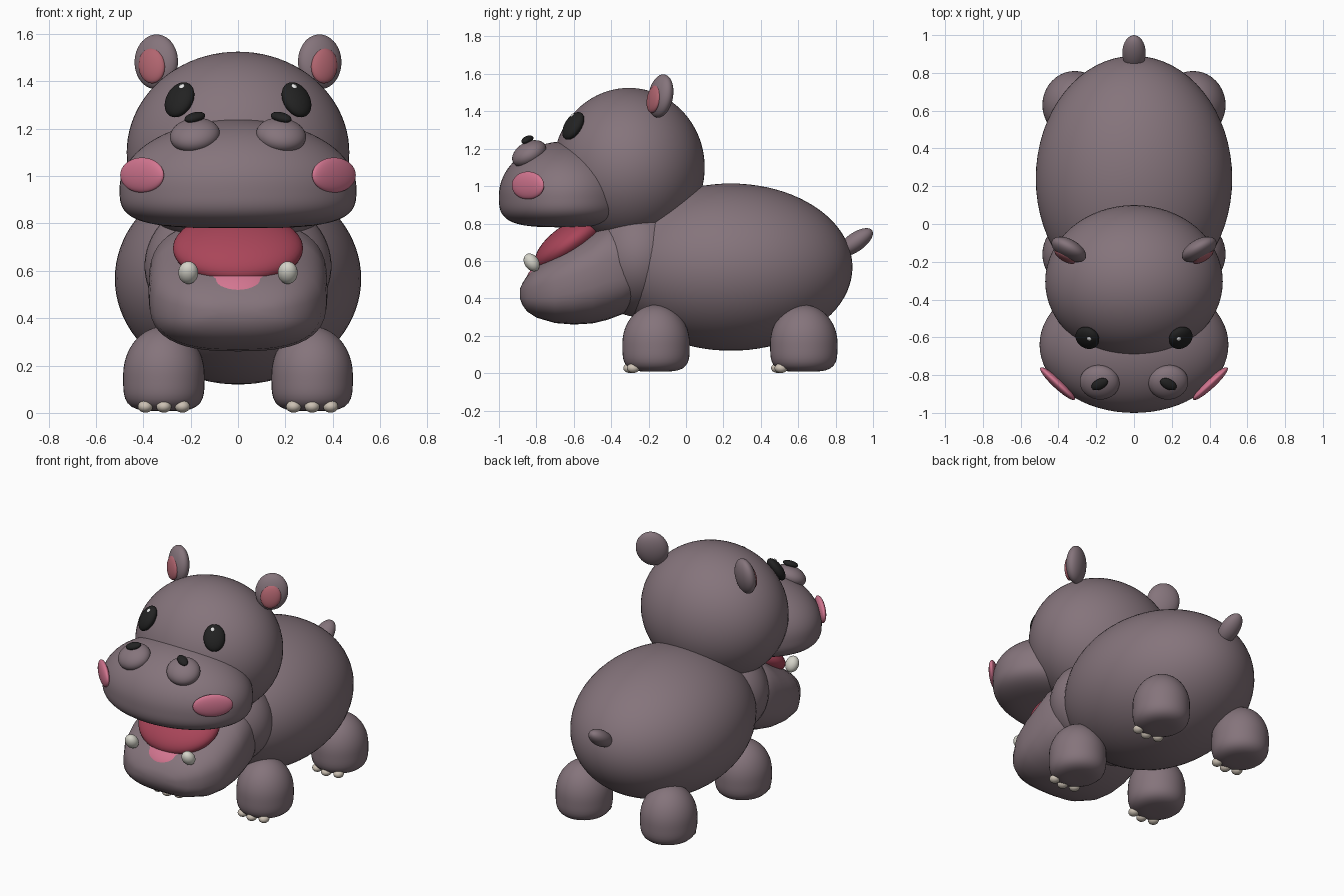
import bpy, bmesh, math
from mathutils import Vector, Matrix, Euler

if "Cube" in bpy.data.objects:
    bpy.data.objects.remove(bpy.data.objects["Cube"])


def material(name, rgb):
    m = bpy.data.materials.new(name)
    m.diffuse_color = (*rgb, 1)
    m.use_nodes = True
    m.node_tree.nodes["Principled BSDF"].inputs["Base Color"].default_value = m.diffuse_color
    return m


HIDE = material("grey mauve hide", (0.235, 0.175, 0.20))
RED = material("mouth red", (0.40, 0.06, 0.10))
PINK = material("cheek pink", (0.65, 0.18, 0.28))
EAR_PINK = material("inner ear pink", (0.44, 0.13, 0.16))
BLACK = material("black", (0.016, 0.016, 0.016))
WHITE = material("white", (0.85, 0.85, 0.85))
TOOTH = material("tooth ivory", (0.66, 0.65, 0.58))
NAIL = material("toenail cream", (0.60, 0.53, 0.45))


def finish(name, bm, mat):
    me = bpy.data.meshes.new(name)
    bm.normal_update()
    bm.to_mesh(me)
    bm.free()
    me.materials.append(mat)
    for p in me.polygons:
        p.use_smooth = True
    ob = bpy.data.objects.new(name, me)
    bpy.context.collection.objects.link(ob)
    return ob


def blob(name, mat, centre, radii, rot=(0, 0, 0), low=None, power=2, seg=40):
    """Ellipsoid; 'low' and 'power' give a flatter, boxier lower half."""
    bm = bmesh.new()
    bmesh.ops.create_uvsphere(bm, u_segments=seg, v_segments=seg * 2 // 3, radius=1)
    for v in bm.verts:
        c = v.co
        if low and c.z < 0:
            r = math.hypot(c.x, c.y)
            c /= (r ** power + abs(c.z) ** power) ** (1 / power)
            c.z *= low / radii[2]
        v.co = Vector((c.x * radii[0], c.y * radii[1], c.z * radii[2]))
    if not hasattr(rot, "to_matrix"):
        rot = Euler([math.radians(a) for a in rot])
    bm.transform(Matrix.Translation(centre) @ rot.to_matrix().to_4x4())
    return finish(name, bm, mat)


def pair(name, mat, centre, radii, rot=(0, 0, 0), **kw):
    """Right and left copies mirrored across x = 0."""
    for side, s in (("right", 1), ("left", -1)):
        blob(f"{side}_{name}", mat, (s * centre[0], centre[1], centre[2]), radii,
             (rot[0], s * rot[1], s * rot[2]), **kw)


# Main masses
blob("body", HIDE, (0, 0.24, 0.567), (0.52, 0.65, 0.447), seg=64)
blob("neck", HIDE, (0, -0.25, 0.62), (0.395, 0.28, 0.32), seg=48)
blob("head", HIDE, (0, -0.305, 1.10), (0.47, 0.405, 0.425), seg=64)
blob("muzzle", HIDE, (0, -0.64, 0.95), (0.50, 0.36, 0.29), low=0.17, power=3.5, seg=64)
blob("tail", HIDE, (0, 0.905, 0.70), (0.062, 0.11, 0.05), (35, 0, 0))

# Lower jaw: lofted superellipse sections (y, bottom z, top z)
stations = [(-0.888, 0.40, 0.45), (-0.875, 0.365, 0.48), (-0.85, 0.33, 0.52),
            (-0.80, 0.297, 0.57), (-0.70, 0.268, 0.635), (-0.60, 0.26, 0.695),
            (-0.50, 0.266, 0.755), (-0.42, 0.285, 0.81), (-0.34, 0.315, 0.80),
            (-0.24, 0.38, 0.74), (-0.16, 0.48, 0.64)]
bm = bmesh.new()
rings, N, P = [], 48, 2.7
for y, zb, zt in stations:
    w = 0.378 * (1 - min(1, abs((y + 0.50) / 0.392)) ** 2.6) ** (1 / 2.6)
    ring = []
    for i in range(N):
        c, s = math.cos(2 * math.pi * i / N), math.sin(2 * math.pi * i / N)
        x = math.copysign(abs(c) ** (2 / P), c) * w
        z = (zb + zt) / 2 + math.copysign(abs(s) ** (2 / P), s) * (zt - zb) / 2
        ring.append(bm.verts.new((x, y, z)))
    rings.append(ring)
for a, b in zip(rings, rings[1:]):
    for i in range(N):
        j = (i + 1) % N
        bm.faces.new((a[i], a[j], b[j], b[i]))
bm.faces.new(rings[0])
bm.faces.new(rings[-1])
bmesh.ops.recalc_face_normals(bm, faces=bm.faces)
finish("lower_jaw", bm, HIDE)

# Mouth
blob("mouth_lining", RED, (0, -0.62, 0.695), (0.275, 0.22, 0.10), (35, 0, 0))
blob("tongue", PINK, (0, -0.745, 0.555), (0.16, 0.13, 0.055), (35, 0, 0))
pair("tooth", TOOTH, (0.21, -0.825, 0.592), (0.042, 0.038, 0.052), (35, 0, 0), seg=24)

# Legs with three toenails each
for label, ly in (("front", -0.16), ("back", 0.63)):
    pair(f"{label}_leg", HIDE, (0.313, ly, 0.16), (0.172, 0.18, 0.205), low=0.152, power=4)
    for k, dx in enumerate((-0.078, 0, 0.078)):
        pair(f"{label}_toenail_{k + 1}", NAIL,
             (0.313 + dx, ly - (0.122 if dx else 0.14), 0.027),
             (0.032, 0.035, 0.026), seg=20)

# Ears
pair("ear", HIDE, (0.345, -0.135, 1.482), (0.10, 0.052, 0.117), (-8, 10, 27))
pair("inner_ear", EAR_PINK, (0.364, -0.172, 1.466), (0.062, 0.025, 0.076), (-8, 14, 27))

# Eyes lie on the head surface
for side, s in (("right", 1), ("left", -1)):
    n = Vector((s * 0.47, -0.70, 0.53)).normalized()
    q = n.to_track_quat('Z', 'Y')
    up = (Vector((0, 0, 1)) - n * n.z).normalized()
    c = Vector((s * 0.247, -0.603, 1.322))
    blob(f"{side}_eye", BLACK, c, (0.066, 0.084, 0.038), q, seg=32)
    blob(f"{side}_eye_glint", WHITE, c + n * 0.031 + up * 0.042 - Vector((s * 0.012, 0, 0)),
         (0.014, 0.016, 0.01), q, seg=16)

# Nostrils and cheeks
pair("nostril_mound", HIDE, (0.182, -0.838, 1.172), (0.106, 0.098, 0.064), (28, 8, 0))
pair("nostril", BLACK, (0.182, -0.848, 1.248), (0.048, 0.028, 0.02), (15, 14, -27), seg=24)
pair("cheek", PINK, (0.405, -0.845, 1.004), (0.124, 0.026, 0.074), (0, 0, 43))
